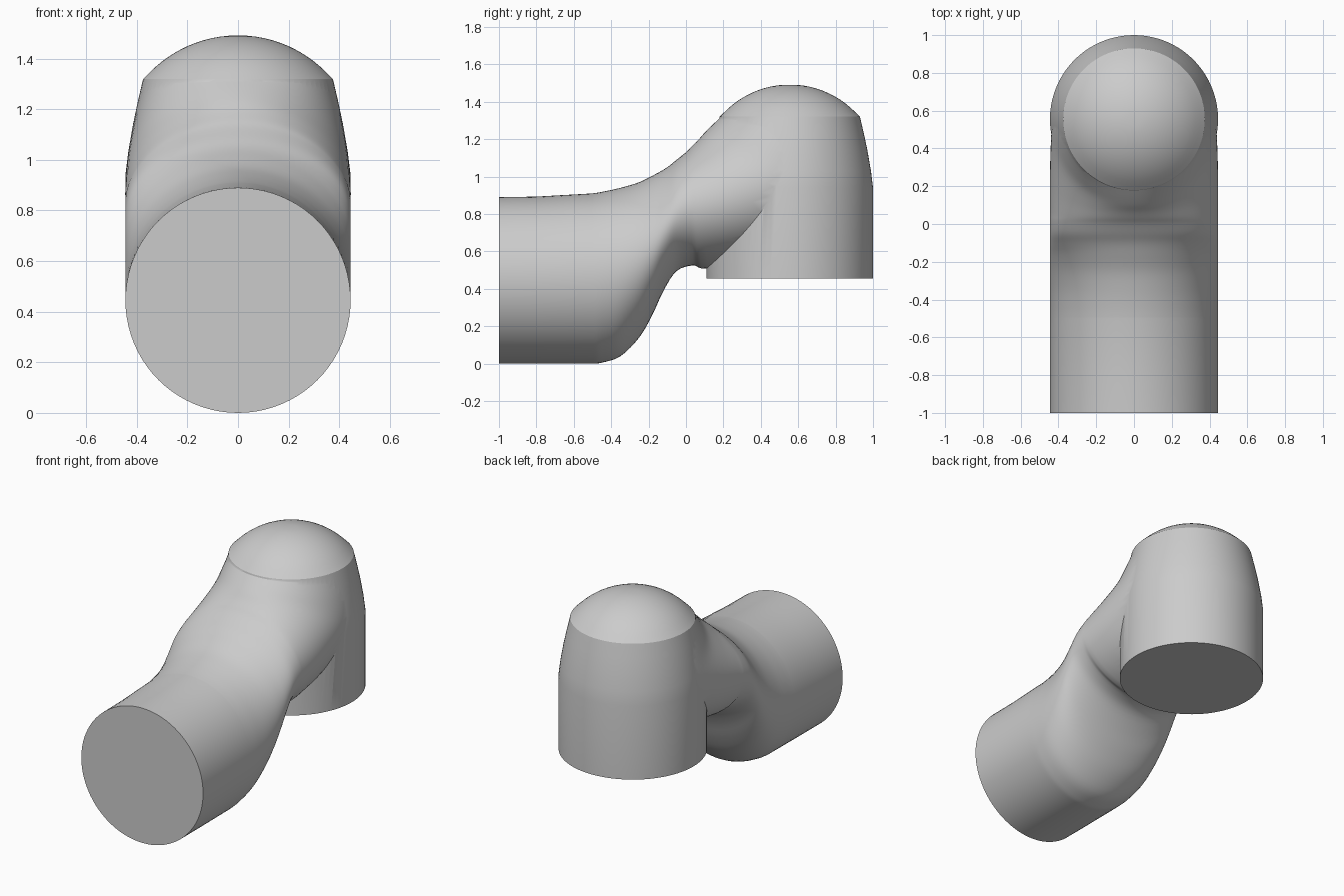
import bpy, bmesh, math
from mathutils import Vector

if "Cube" in bpy.data.objects:
    bpy.data.objects.remove(bpy.data.objects["Cube"], do_unlink=True)

SEG = 80
R = 0.445          # tube and post radius
POST_Y = 0.555     # axis of the upright post

grey = bpy.data.materials.new("plain grey")
grey.use_nodes = True
grey.diffuse_color = (0.6, 0.6, 0.6, 1)
grey.node_tree.nodes["Principled BSDF"].inputs["Base Color"].default_value = (0.6, 0.6, 0.6, 1)


def skin(name, rings):
    """Closed solid through a list of rings with equal point counts."""
    bm = bmesh.new()
    loops = [[bm.verts.new(p) for p in ring] for ring in rings]
    for a, b in zip(loops, loops[1:]):
        for i in range(SEG):
            j = (i + 1) % SEG
            bm.faces.new((a[i], a[j], b[j], b[i]))
    bm.faces.new(loops[0][::-1])
    bm.faces.new(loops[-1])
    bmesh.ops.recalc_face_normals(bm, faces=bm.faces)
    mesh = bpy.data.meshes.new(name)
    bm.to_mesh(mesh)
    bm.free()
    mesh.materials.append(grey)
    obj = bpy.data.objects.new(name, mesh)
    bpy.context.collection.objects.link(obj)
    return obj


def oval(top_y, top_z, low_y, low_z, half_width):
    """Elliptical ring spanning an upper and a lower point on the centre plane."""
    top, low = Vector((0, top_y, top_z)), Vector((0, low_y, low_z))
    mid, up = (top + low) / 2, (top - low) / 2
    side = Vector((half_width, 0, 0))
    return [mid + up * math.cos(t) + side * math.sin(t)
            for t in (math.tau * i / SEG for i in range(SEG))]


def smooth(rows, steps):
    """Catmull-Rom interpolation of section rows."""
    rows = [Vector(r) for r in rows]
    ext = [rows[0]] + rows + [rows[-1]]
    out = []
    for p, a, b, n in zip(ext, ext[1:], ext[2:], ext[3:]):
        for k in range(steps):
            t = k / steps
            out.append(0.5 * (2 * a + (b - p) * t + (2 * p - 5 * a + 4 * b - n) * t * t
                              + (3 * a - p - 3 * b + n) * t ** 3))
    return out + [rows[-1]]


# Horizontal tube bending up into the head: top y, top z, low y, low z, half width
sections = [
    (-0.50, 0.91, -0.50, 0.00, R),
    (-0.44, 0.92, -0.45, 0.005, R),
    (-0.35, 0.94, -0.35, 0.04, R),
    (-0.25, 0.97, -0.25, 0.14, R),
    (-0.16, 1.015, -0.18, 0.26, R),
    (-0.10, 1.05, -0.12, 0.39, R),
    (-0.05, 1.09, -0.05, 0.495, R),
    (0.00, 1.13, 0.04, 0.525, R),
    (0.03, 1.16, 0.12, 0.51, R),
    (0.065, 1.195, 0.45, 0.58, R),
    (0.10, 1.235, 0.87, 0.76, 0.436),
    (0.14, 1.275, 0.96, 1.04, 0.408),
    (0.183, 1.315, 0.927, 1.315, 0.372),
]
start = [oval(-1, 0.89, -1, 0, R), oval(-0.8, 0.893, -0.8, 0, R)]
body = skin("elbow_body", start + [oval(*s) for s in smooth(sections, 4)])

# Upright post with tapered shoulder and domed cap
profile = [(R, 0.455), (R, 0.94), (0.434, 1.03), (0.415, 1.14), (0.396, 1.23), (0.375, 1.32)]
dome_r, dome_z = 0.489, 1.492 - 0.489
edge = math.asin(0.375 / dome_r)
for k in range(11, 0, -1):
    a = edge * k / 12
    profile.append((dome_r * math.sin(a), dome_z + dome_r * math.cos(a)))
post = skin("domed_post", [
    [(r * math.sin(t), POST_Y + r * math.cos(t), z)
     for t in (math.tau * i / SEG for i in range(SEG))] for r, z in profile])

# Fuse both parts into one solid
bpy.ops.object.select_all(action="DESELECT")
bpy.context.view_layer.objects.active = body
body.select_set(True)
union = body.modifiers.new("union", "BOOLEAN")
union.operation = "UNION"
union.solver = "EXACT"
union.object = post
bpy.ops.object.modifier_apply(modifier=union.name)
bpy.data.objects.remove(post, do_unlink=True)
bpy.ops.object.shade_smooth_by_angle(angle=math.radians(30))
